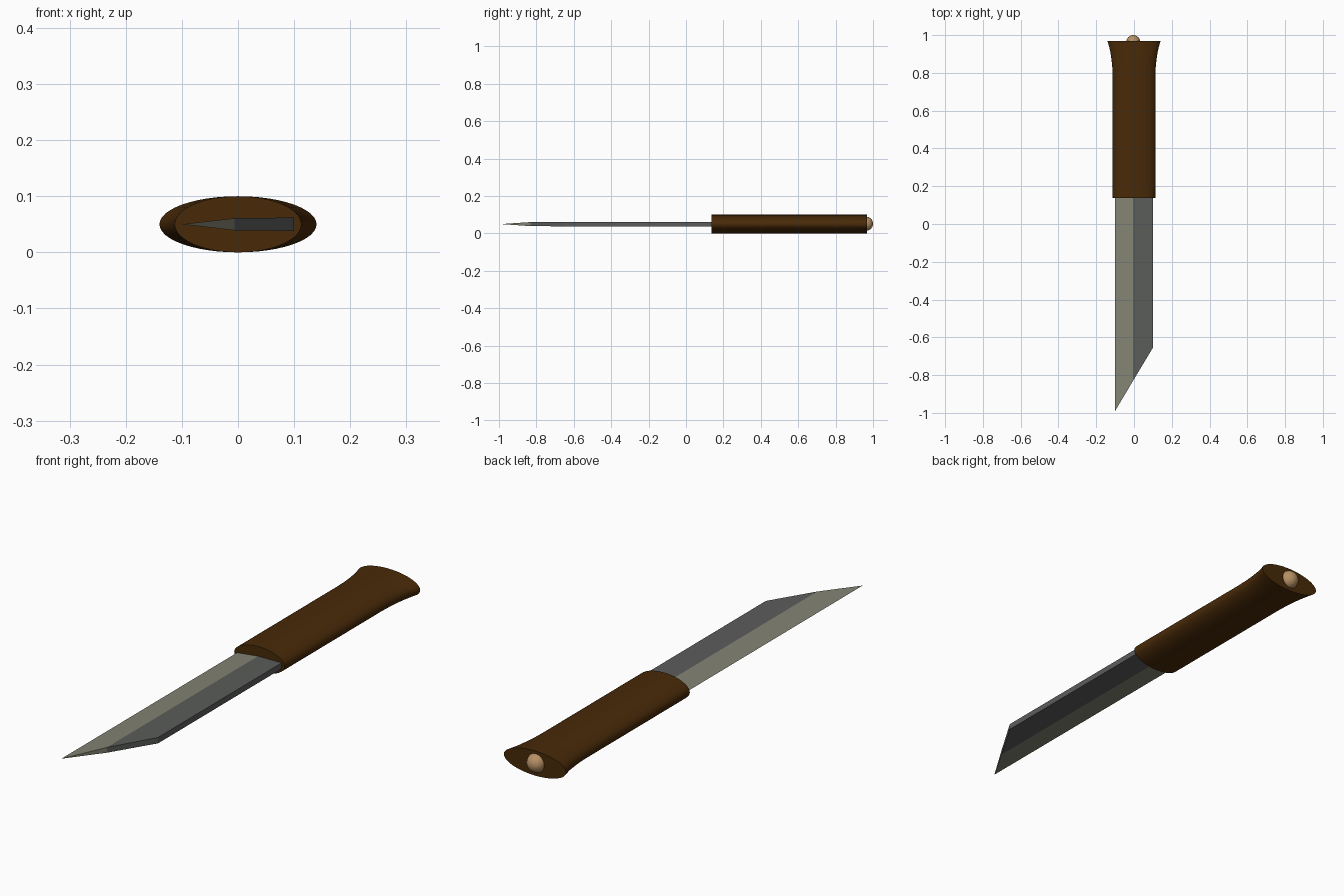
import bpy, bmesh, math
from mathutils import Matrix

if "Cube" in bpy.data.objects:
    bpy.data.objects.remove(bpy.data.objects["Cube"])

MID_Z = 0.05


def material(name, rgb):
    m = bpy.data.materials.new(name)
    m.diffuse_color = (*[(c / 255) ** 2.2 for c in rgb], 1)
    m.use_nodes = True
    m.node_tree.nodes["Principled BSDF"].inputs["Base Color"].default_value = m.diffuse_color
    return m


def make_object(name, bm, mats):
    bmesh.ops.recalc_face_normals(bm, faces=bm.faces)
    mesh = bpy.data.meshes.new(name)
    bm.to_mesh(mesh)
    bm.free()
    for m in mats:
        mesh.materials.append(m)
    ob = bpy.data.objects.new(name, mesh)
    bpy.context.collection.objects.link(ob)
    return ob


def smooth(ob):
    bpy.ops.object.select_all(action='DESELECT')
    ob.select_set(True)
    bpy.context.view_layer.objects.active = ob
    bpy.ops.object.shade_smooth_by_angle(angle=math.radians(40))


wood = material("dark_wood", (74, 46, 17))
edge_steel = material("ground_edge_steel", (130, 130, 115))
steel = material("grey_steel", (91, 93, 91))
brass = material("tan_pommel", (180, 143, 100))

# Handle: elliptical rings along y, flared sideways at the butt
bm = bmesh.new()
stations = [(0.137, 0.113), (0.78, 0.113), (0.83, 0.115), (0.87, 0.119),
            (0.91, 0.125), (0.94, 0.132), (0.968, 0.14)]
SIDES = 48
rings = []
for y, half_width in stations:
    rings.append([bm.verts.new((half_width * math.cos(2 * math.pi * i / SIDES), y,
                                MID_Z + 0.05 * math.sin(2 * math.pi * i / SIDES)))
                  for i in range(SIDES)])
for a, b in zip(rings, rings[1:]):
    for i in range(SIDES):
        j = (i + 1) % SIDES
        bm.faces.new((a[i], a[j], b[j], b[i]))
bm.faces.new(rings[0])
bm.faces.new(rings[-1])
smooth(make_object("handle", bm, [wood]))

# Blade: edge on -x, ridge near the middle, thick spine on +x, slanted tip
bm = bmesh.new()
ROOT_Y = 0.2
columns = []
for x, tip_y, half in [(-0.1, -0.99, 0), (-0.006, -0.832, 0.0108), (0.1, -0.655, 0.012)]:
    columns.append([[bm.verts.new((x, y, MID_Z + s * half)) for s in ((1, -1) if half else (1,))]
                    for y in (tip_y, ROOT_Y)])
edge, ridge, spine = columns
for k in (0, 1):
    bm.faces.new((edge[0][0], ridge[0][k], ridge[1][k], edge[1][0]))
    bm.faces.new((ridge[0][k], spine[0][k], spine[1][k], ridge[1][k]))
for end in (0, 1):
    bm.faces.new((edge[end][0], ridge[end][0], ridge[end][1]))
    bm.faces.new((ridge[end][0], spine[end][0], spine[end][1], ridge[end][1]))
bm.faces.new((spine[0][0], spine[0][1], spine[1][1], spine[1][0]))
for f in bm.faces:
    f.material_index = 0 if f.calc_center_median().x < 0 else 1
make_object("blade", bm, [edge_steel, steel])

# Pommel: small ball half sunk in the butt
bm = bmesh.new()
bmesh.ops.create_uvsphere(bm, u_segments=24, v_segments=14, radius=0.038,
                          matrix=Matrix.Translation((-0.004, 0.962, MID_Z + 0.002)))
smooth(make_object("pommel", bm, [brass]))
